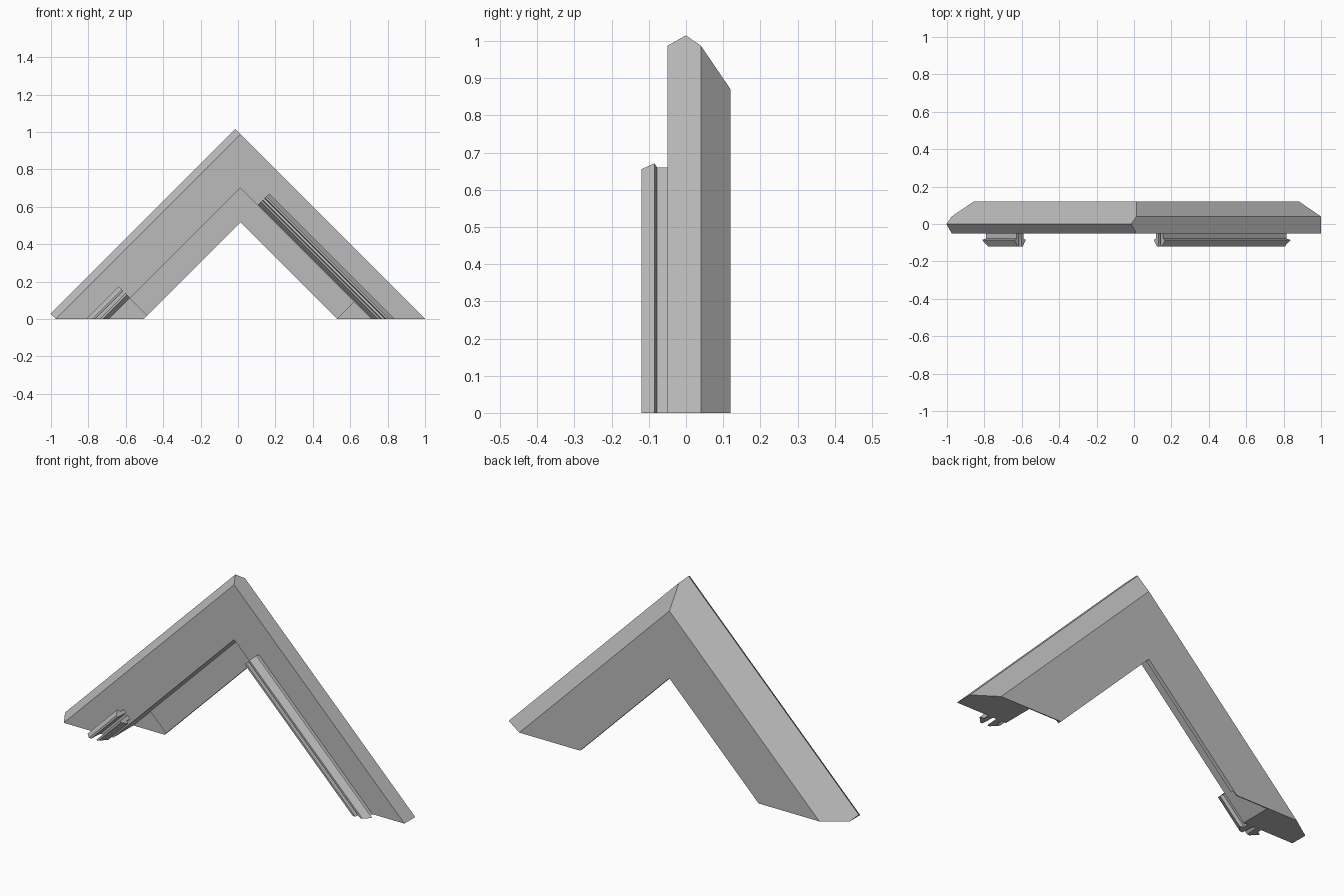
import bpy, bmesh

if "Cube" in bpy.data.objects:
    bpy.data.objects.remove(bpy.data.objects["Cube"], do_unlink=True)

grey = bpy.data.materials.new("plain_grey")
grey.use_nodes = True
colour = (0.5, 0.5, 0.5, 1)
grey.diffuse_color = colour
grey.node_tree.nodes["Principled BSDF"].inputs["Base Color"].default_value = colour

CENTRE = 0.0125      # x of the mitre joint
OUTER, STEP, INNER = 0.9875, 0.70, 0.5175
FRONT, BACK = -0.05, 0.12


def leg_prism(name, profile, side, low=None, high=None):
    """Sweep a profile of (across, y) along a 45 degree leg.
    Ends default to the floor (low) and to the mitre plane (high)."""
    bm = bmesh.new()
    rings = []
    for end in (0, 1):
        ring = []
        for across, y in profile:
            if end == 0:
                along = -across if low is None else low
            else:
                along = across if high is None else high
            x = CENTRE + side * (across - along) / 2
            ring.append(bm.verts.new((x, y, (across + along) / 2)))
        rings.append(ring)
    n = len(profile)
    for i in range(n):
        j = (i + 1) % n
        bm.faces.new((rings[0][i], rings[0][j], rings[1][j], rings[1][i]))
    bm.faces.new(rings[0])
    bm.faces.new(rings[1])
    bmesh.ops.recalc_face_normals(bm, faces=bm.faces)
    mesh = bpy.data.meshes.new(name)
    bm.to_mesh(mesh)
    bm.free()
    mesh.materials.append(grey)
    obj = bpy.data.objects.new(name, mesh)
    bpy.context.collection.objects.link(obj)
    return obj


# Thick front moulding with a thin lip along the inner back edge
body = [(OUTER, FRONT), (OUTER, 0.04), (0.87, BACK), (INNER, BACK),
        (INNER, 0.115), (STEP, 0.115), (STEP, FRONT)]
lip = [(STEP, 0.1), (STEP, 0.115), (INNER, 0.115), (INNER, 0.1)]

# One snap-fit prong, mirrored across the rail centre line
RAIL = 0.765
prong = [(0.01, FRONT), (0.038, FRONT), (0.038, -0.078), (0.06, -0.085),
         (0.028, BACK * -1), (0.014, BACK * -1)]

for label, side, lip_low, rail_high in (("left", 1, -INNER, 0.5175),
                                        ("right", -1, -0.4825, -0.4775)):
    leg_prism(label + "_leg", body, side)
    leg_prism(label + "_inner_lip", lip, side, low=lip_low)
    for part, flip in (("outer", 1), ("inner", -1)):
        shape = [(RAIL + flip * a, y) for a, y in prong]
        leg_prism(f"{label}_{part}_prong", shape, side, high=rail_high)

# Pointed tongue along the outer edge of the right leg
ridge = [(OUTER, FRONT), (OUTER + 0.055, 0), (OUTER, 0.04)]
leg_prism("right_edge_tongue", ridge, -1, low=-OUTER, high=OUTER)
